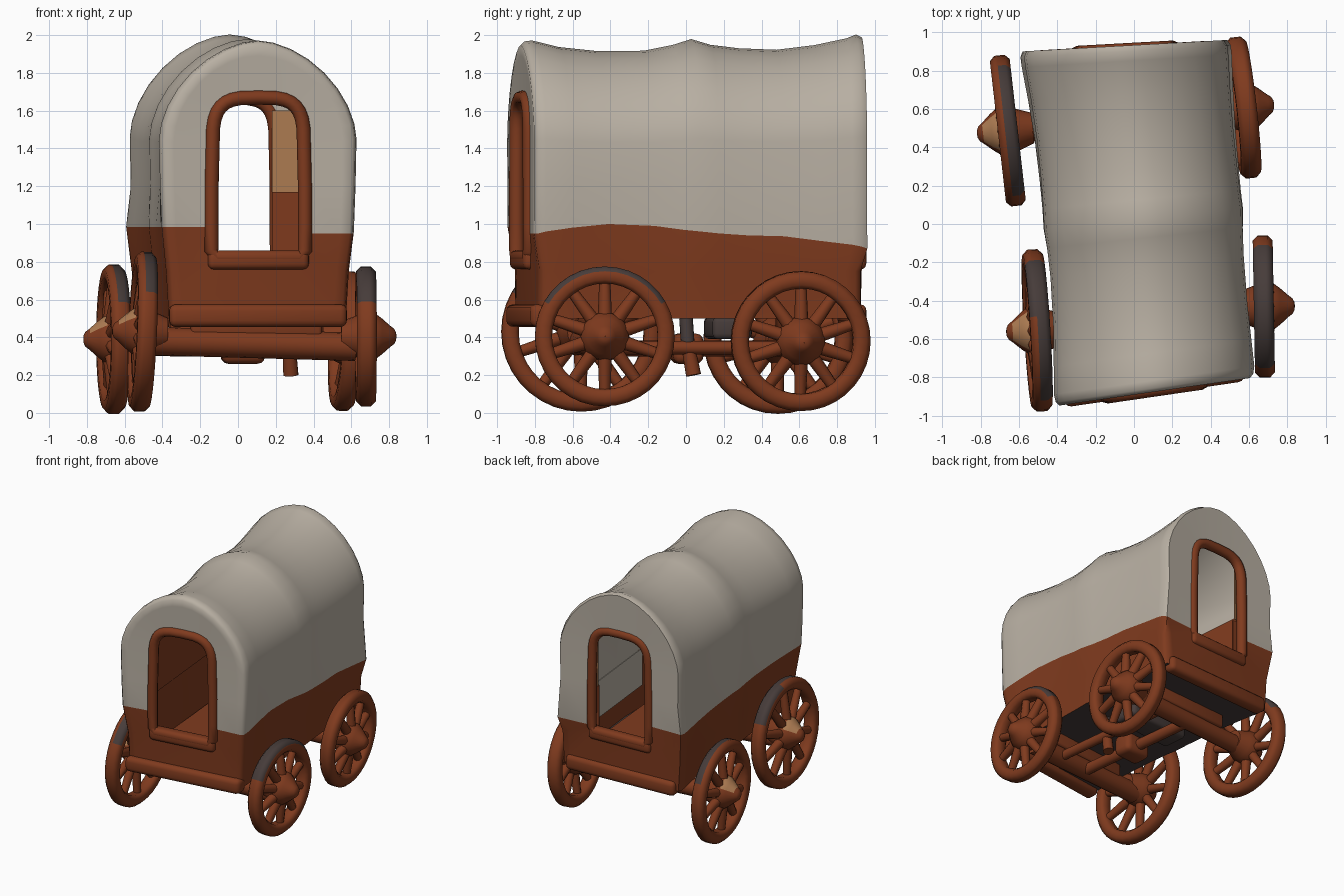
import bpy, bmesh, math
from mathutils import Matrix, Vector

if "Cube" in bpy.data.objects:
    bpy.data.objects.remove(bpy.data.objects["Cube"])


def material(name, r, g, b):
    m = bpy.data.materials.new(name)
    m.diffuse_color = (r, g, b, 1)
    m.use_nodes = True
    m.node_tree.nodes["Principled BSDF"].inputs["Base Color"].default_value = m.diffuse_color
    return m


WOOD, CANVAS, TAN, DARK = range(4)
MATS = [material("red_brown_wood", 0.214, 0.043, 0.013),
        material("canvas", 0.485, 0.435, 0.368),
        material("pale_wood", 0.42, 0.20, 0.085),
        material("dark_grey", 0.062, 0.045, 0.042)]


def finish(name, bm, angle=45):
    me = bpy.data.meshes.new(name)
    bm.to_mesh(me)
    bm.free()
    for m in MATS:
        me.materials.append(m)
    me.shade_smooth()
    me.set_sharp_from_angle(angle=math.radians(angle))
    ob = bpy.data.objects.new(name, me)
    bpy.context.collection.objects.link(ob)
    return ob


def bend(u, v, z):
    """Wagon coordinates to the slightly twisted body."""
    t = (v + 0.9) / 1.8
    a = math.radians(8.2 - 5 * t)
    mid = 0.018 * math.sin(math.pi * min(max(t, 0), 1))
    return Vector((0.108 - 0.155 * t + mid + u * math.cos(a),
                   -0.875 + 1.805 * t + u * math.sin(a), z))


def box(name, u, v, z, mat=WOOD, bevel=0.02):
    """Box between (min, max) pairs, with softened edges."""
    bm = bmesh.new()
    bmesh.ops.create_cube(bm, size=1)
    for p in bm.verts:
        p.co = [(r[0] + r[1]) / 2 + c * (r[1] - r[0]) for c, r in zip(p.co, (u, v, z))]
    if bevel:
        bmesh.ops.bevel(bm, geom=bm.edges[:], offset=bevel, segments=3,
                        profile=0.5, affect='EDGES')
    for p in bm.verts:
        p.co = bend(*p.co)
    for f in bm.faces:
        f.material_index = mat
    return finish(name, bm)


def add_rod(bm, a, b, r1, r2, seg=12):
    a, b = Vector(a), Vector(b)
    d = b - a
    m = Matrix.Translation((a + b) / 2) @ d.to_track_quat('Z', 'Y').to_matrix().to_4x4()
    bmesh.ops.create_cone(bm, cap_ends=True, segments=seg, radius1=r1, radius2=r2,
                          depth=d.length, matrix=m)


def rod(name, a, b, r1, r2=None, mat=WOOD):
    bm = bmesh.new()
    add_rod(bm, a, b, r1, r2 or r1, 16)
    for f in bm.faces:
        f.material_index = mat
    return finish(name, bm)


def arch(half, base, height, n, steps=16):
    pts = []
    for k in range(steps + 1):
        c, s = math.cos(math.pi * k / steps), math.sin(math.pi * k / steps)
        pts.append((math.copysign(abs(c) ** (2 / n), c) * half,
                    base + height * abs(s) ** (2 / n)))
    return pts


def outline(rows, top):
    """Right side rows, arch, mirrored left rows; row 2 is the canvas hem."""
    return rows + top + [(-u, z) for u, z in reversed(rows)]


# Body: wooden tub and canvas cover with end walls, as one lofted shell
# station: v, width scale, ridge offset, canvas hem height on the right
STATIONS = [(-.9, .965, -.01, .95), (-.88, 1, 0, .95), (-.84, 1.015, 0, .96),
            (-.7, 1, -.03, .98), (-.5, .98, -.045, 1), (-.25, .975, -.042, .99),
            (-.1, .985, -.015, .97), (0, 1, .012, .96), (.1, .99, -.015, .95),
            (.25, .985, -.032, .94), (.45, .985, -.04, .935), (.65, 1, -.02, .91),
            (.82, 1.02, .01, .89), (.87, 1.02, .03, .88), (.9, .99, .025, .87)]
SHELL = outline([(.465, .5), (.48, .75), (.505, .985), (.515, 1.2)],
                arch(.52, 1.45, .517, 1.75))
DOOR = outline([(.22, .82), (.25, .86), (.25, .985), (.25, 1.2)],
               arch(.245, 1.4, .27, 3.5))
N = len(SHELL)


def row_mat(i, floor):
    if i == N - 1:
        return floor
    return WOOD if i < 2 or i > N - 4 else CANVAS


bm = bmesh.new()
rings, ends = [], {}
for v, s, dz, hem in STATIONS:
    ring = []
    for i, (u, z) in enumerate(SHELL):
        u *= s
        if z > 1.2:
            k = (z - 1.2) / 0.767
            z = 1.2 + (z - 1.2) * (1 + (s - 1) * 0.4) + dz * k
        elif z < 1.1:   # tub flares towards the back
            u += math.copysign(.035 * (v + .9) / 1.8, u)
        z = hem if i == 2 else z
        # end walls lean in below the canvas
        lean = math.copysign(.035, -v) if z < .8 and abs(v) > .8 else 0
        ring.append(bm.verts.new(bend(u, v + lean, z)))
        ends.setdefault(v, []).append((u, v + lean, z))
    rings.append(ring)
for a, b in zip(rings, rings[1:]):
    for i in range(N):
        j = (i + 1) % N
        bm.faces.new((a[i], b[i], b[j], a[j])).material_index = row_mat(i, DARK)
for end, ring, v in ((0, rings[0], -.89), (1, rings[-1], .89)):
    hem = STATIONS[-end][3]
    goal = [(u, v, hem if i == 2 else z) for i, (u, z) in enumerate(DOOR)]
    rim = ends[STATIONS[-end][0]]
    outer = ring
    for k in (.2, .9, 1):   # rim roll, flat wall, door edge
        inner = [bm.verts.new(bend(*Vector(p).lerp(Vector(q), k))) for p, q in zip(rim, goal)]
        for i in range(N):
            j = (i + 1) % N
            f = [outer[i], outer[j], inner[j], inner[i]]
            bm.faces.new(f[::-1] if end else f).material_index = row_mat(i, WOOD)
        outer = inner
body = finish("covered_body", bm, 60)
mod = body.modifiers.new("thickness", 'SOLIDIFY')
mod.thickness, mod.offset = 0.045, -1

# Door frames, sills and ledges at both ends
for side, label, mid in ((-1, "front", .887), (1, "back", .875)):
    bm = bmesh.new()
    path = [Vector((u, side * mid, z)) for u, z in DOOR]
    loops = []
    for i, p in enumerate(path):
        d = (path[(i + 1) % N] - path[i - 1]).normalized()
        out = d.cross(Vector((0, 1, 0)))
        loops.append([bm.verts.new(bend(*(p + 0.038 * (
            math.cos(q * math.pi / 4) * out + math.sin(q * math.pi / 4) * Vector((0, 1, 0))))))
            for q in range(8)])
    for i in range(N):
        a, b = loops[i], loops[(i + 1) % N]
        for q in range(8):
            bm.faces.new((a[q], a[(q + 1) % 8], b[(q + 1) % 8], b[q]))
    bmesh.ops.recalc_face_normals(bm, faces=bm.faces[:])
    finish(label + "_door_frame", bm, 80)
    box(label + "_sill", (-.27, .27), sorted((side * .83, side * (mid + .036))), (.76, .86), bevel=.03)
    box(label + "_ledge", (-.475, .475), sorted((side * .8, side * (mid + .026))), (.455, .575), bevel=.035)

# Inside boards and cloth
box("inner_floor", (-.42, .42), (-.82, .83), (.55, .565), bevel=0)
box("inner_side_lining", (-.450, -.442), (-.6, .83), (.95, 1.36), WOOD, 0)
box("inner_cloth", (.418, .426), (-.2, .78), (.72, 1.02), CANVAS, 0)
for s in (-1, 1):
    u = sorted((s * .22, s * .44))
    box("inner_upper_panel", u, (.828, .836), (1.17, 1.6), TAN, 0)
    box("inner_lower_panel", u, (.808, .816), (.6, 1.17), WOOD, 0)


def lathe(bm, profile, seg):
    """Spin (x, radius) points round the x axis."""
    rings = [[bm.verts.new((x, r * math.cos(2 * math.pi * k / seg), r * math.sin(2 * math.pi * k / seg)))
              for k in range(seg)] for x, r in profile]
    for a, b in zip(rings, rings[1:]):
        for k in range(seg):
            bm.faces.new((a[k], b[k], b[(k + 1) % seg], a[(k + 1) % seg]))


def wheel(name, pos, R, yaw, tilt, left):
    bm = bmesh.new()
    w, i = .052, R - .09
    lathe(bm, [(-w, i + .02), (-w, R - .025), (-w + .025, R), (.014, R), (w - .025, R), (w, R - .025),
               (w, i + .02), (w - .02, i), (-w + .02, i), (-w, i + .02)], 36)
    lathe(bm, [(-.13, .001), (-.13, .08), (-.05, .11), (.0, .13), (.045, .125), (.085, .095),
               (.13, .055), (.15, .04), (.16, .02), (.162, .001)], 20)
    for k in range(10):
        a = 2 * math.pi * (k + .5) / 10
        c, s = math.cos(a), math.sin(a)
        add_rod(bm, (.02, .09 * c, .09 * s), (0, (R - .06) * c, (R - .06) * s), .038, .029, 8)
    bmesh.ops.remove_doubles(bm, verts=bm.verts[:], dist=.0005)
    bmesh.ops.recalc_face_normals(bm, faces=bm.faces[:])
    # worn tread on top (inner part on the left), pale patch on the left hubs
    for f in bm.faces:
        c = f.calc_center_median()
        rad = math.hypot(c.y, c.z)
        worn = not left or c.x < .01 or ("front" in name and c.y < -.05)
        if "back_right" not in name and rad > R - .02 and c.z > .5 * R and worn:
            f.material_index = DARK
        if left and .03 < c.x < .11 and rad < .135 and f.normal.z > .45:
            f.material_index = TAN
    bm.transform(Matrix.Translation(pos) @ Matrix.Rotation(math.radians(yaw), 4, 'Z')
                 @ Matrix.Rotation(math.radians(tilt), 4, 'Y')
                 @ Matrix.Rotation(math.pi if left else 0, 4, 'Z'))
    finish(name, bm, 50)


# Wheels
wheel("front_left_wheel", (-.505, -.555, .43), .423, 3.5, 2.5, True)
wheel("front_right_wheel", (.677, -.43, .405), .37, 1, 0, False)
wheel("back_left_wheel", (-.658, .487, .39), .395, 6.5, 0, True)
wheel("back_right_wheel", (.57, .607, .38), .37, 6.5, 3, False)

# Undercarriage
rod("front_axle", (-.46, -.55, .38), (.62, -.43, .35), .075)
rod("back_axle", (-.6, .49, .37), (.52, .6, .36), .068)
rod("centre_pole", (.08, -.5, .34), (-.04, .55, .34), .042)
rod("side_pole", (.34, -.46, .345), (.22, .56, .345), .036)
rod("brake_post", (.27, .01, .36), (.28, .04, .2), .036, .04)
rod("brake_post_top", (.26, .0, .5), (.27, .01, .36), .036, mat=DARK)
box("front_bolster", (-.34, .36), (-.56, -.44), (.40, .51))
box("back_bolster", (-.36, .36), (.47, .59), (.40, .51))
box("under_frame", (-.27, .27), (.09, .3), (.39, .51), DARK, .03)
box("pole_block", (-.14, .09), (-.1, .06), (.26, .42), WOOD, .04)
